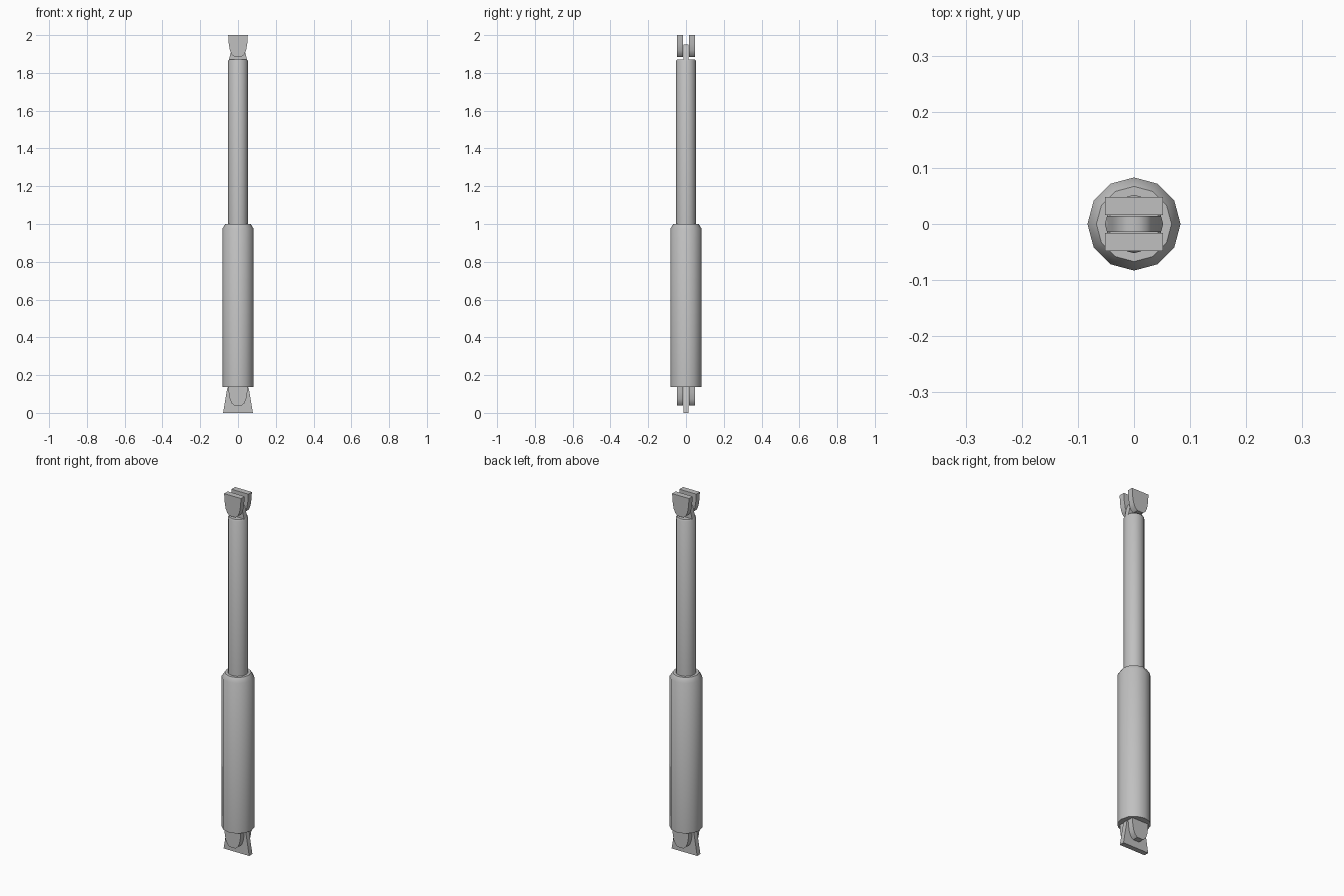
import bpy
import bmesh
import math

if "Cube" in bpy.data.objects:
    bpy.data.objects.remove(bpy.data.objects["Cube"], do_unlink=True)

SIDES = 12
grey = bpy.data.materials.new("grey_metal")
grey.use_nodes = True
colour = (0.53, 0.53, 0.53, 1)
grey.diffuse_color = colour
grey.node_tree.nodes["Principled BSDF"].inputs["Base Color"].default_value = colour


def finish(name, bm):
    """Turn a bmesh into a shaded grey object."""
    bmesh.ops.recalc_face_normals(bm, faces=bm.faces[:])
    mesh = bpy.data.meshes.new(name)
    bm.to_mesh(mesh)
    bm.free()
    mesh.materials.append(grey)
    obj = bpy.data.objects.new(name, mesh)
    bpy.context.collection.objects.link(obj)
    bpy.ops.object.select_all(action="DESELECT")
    obj.select_set(True)
    bpy.context.view_layer.objects.active = obj
    bpy.ops.object.shade_smooth_by_angle(angle=math.radians(35))
    return obj


def turned(name, profile):
    """Capped solid of revolution from (radius, z) points."""
    bm = bmesh.new()
    rings = []
    for r, z in profile:
        angles = [math.tau * i / SIDES for i in range(SIDES)]
        rings.append([bm.verts.new((r * math.cos(a), r * math.sin(a), z)) for a in angles])
    for low, high in zip(rings, rings[1:]):
        for i in range(SIDES):
            j = (i + 1) % SIDES
            bm.faces.new((low[i], low[j], high[j], high[i]))
    bm.faces.new(rings[0])
    bm.faces.new(rings[-1])
    return finish(name, bm)


def plate(name, half_profile, y0, y1, base=0):
    """Plate symmetric in x, from (half width, z) points, extruded in y."""
    outline = half_profile + [(-x, z) for x, z in reversed(half_profile)]
    bm = bmesh.new()
    face = bm.faces.new([bm.verts.new((x, y0, z + base)) for x, z in outline])
    moved = bmesh.ops.extrude_face_region(bm, geom=[face])["geom"]
    verts = [v for v in moved if isinstance(v, bmesh.types.BMVert)]
    bmesh.ops.translate(bm, verts=verts, vec=(0, y1 - y0, 0))
    return finish(name, bm)


# Outer tube with bevelled shoulder, and the sliding rod
turned("outer_tube", [(0.083, 0.137), (0.083, 0.975), (0.067, 1.0)])
turned("piston_rod", [(0.052, 0.95), (0.052, 1.864), (0.047, 1.872)])

# Forked lugs: flat on top, rounded below
lug = [(0.052, 0.115), (0.049, 0.07), (0.043, 0.035), (0.033, 0.012), (0.018, 0.0)]
for end, base in (("upper", 1.885), ("lower", 0.038)):
    for side, sign in (("front", -1), ("back", 1)):
        plate(f"{end}_{side}_lug", lug, sign * 0.016, sign * 0.048, base)

# Central tongues: flared foot, rounded head
plate("upper_tongue", [(0.048, 1.868), (0.039, 1.905), (0.032, 1.93),
                       (0.022, 1.945), (0.009, 1.951)], -0.014, 0.014)
plate("lower_tongue", [(0.079, 0.0), (0.057, 0.13), (0.04, 0.16),
                       (0.015, 0.175)], -0.014, 0.014)
